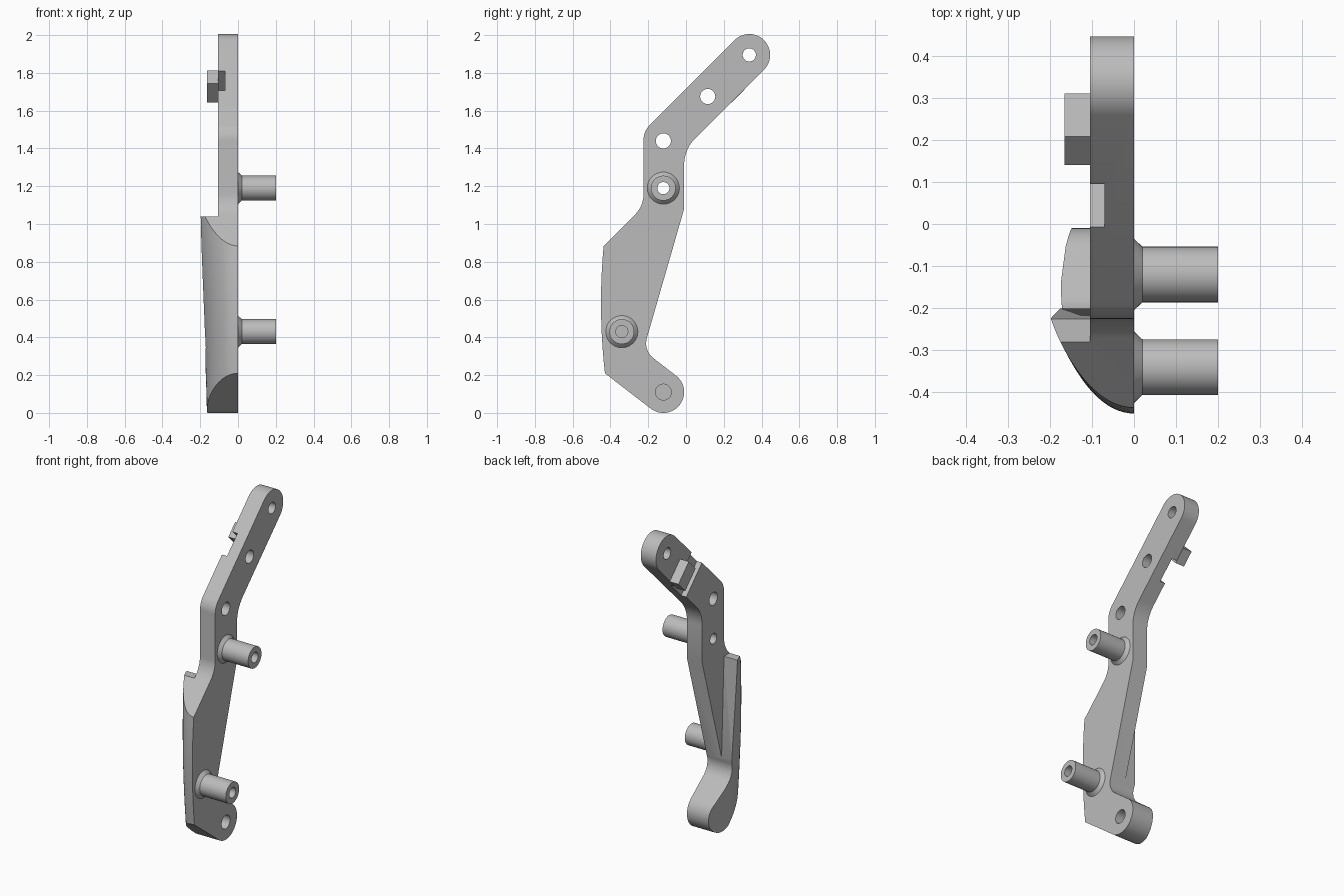
import bpy, bmesh, math
from mathutils import Vector

cube = bpy.data.objects.get("Cube")
if cube:
    bpy.data.objects.remove(cube)

# One plain grey finish
grey = bpy.data.materials.new("plain grey")
grey.use_nodes = True
colour = (0.5, 0.5, 0.5, 1)
grey.diffuse_color = colour
grey.node_tree.nodes["Principled BSDF"].inputs["Base Color"].default_value = colour


def finish(bm, name):
    bmesh.ops.recalc_face_normals(bm, faces=bm.faces)
    mesh = bpy.data.meshes.new(name)
    bm.to_mesh(mesh)
    bm.free()
    mesh.materials.append(grey)
    ob = bpy.data.objects.new(name, mesh)
    bpy.context.collection.objects.link(ob)
    return ob


def loft(name, rings, cap=True):
    """Skin a row of closed rings that have equal point counts."""
    bm = bmesh.new()
    rows = [[bm.verts.new(p) for p in ring] for ring in rings]
    n = len(rows[0])
    for a, b in zip(rows, rows[1:]):
        for i in range(n):
            j = (i + 1) % n
            bm.faces.new((a[i], a[j], b[j], b[i]))
    if cap:
        bm.faces.new(rows[0])
        bm.faces.new(rows[-1])
    return finish(bm, name)


def rounded(corners, steps=12):
    """Turn (y, z, radius) corners into a filleted outline."""
    out = []
    for i, (y, z, r) in enumerate(corners):
        p = Vector((y, z))
        if r == 0:
            out.append(p)
            continue
        u = (Vector(corners[i - 1][:2]) - p).normalized()
        v = (Vector(corners[(i + 1) % len(corners)][:2]) - p).normalized()
        half = u.angle(v) / 2
        c = p + (u + v).normalized() * r / math.sin(half)
        start, end = (p + d * r / math.tan(half) - c for d in (u, v))
        a0 = math.atan2(start.y, start.x)
        turn = math.atan2(end.y, end.x) - a0
        turn = (turn + math.pi) % (2 * math.pi) - math.pi
        for k in range(steps + 1):
            a = a0 + turn * k / steps
            out.append(c + r * Vector((math.cos(a), math.sin(a))))
    return out


def prism(name, outline, x0, x1):
    return loft(name, [[(x, p[0], p[1]) for p in outline] for x in (x0, x1)])


def circle(y, z, r, n=40):
    return [(y + r * math.cos(2 * math.pi * i / n),
             z + r * math.sin(2 * math.pi * i / n)) for i in range(n)]


def lathe(name, y, z, profile):
    return loft(name, [[(x, *p) for p in circle(y, z, r)] for x, r in profile])


def along_arm(s0, s1, t0, t1):
    """Rectangle square to the sloping arm: s runs along it, t across it."""
    return [((s + t) / 2, (s - t) / 2)
            for s, t in ((s0, t0), (s1, t0), (s1, t1), (s0, t1))]


def carve(ob, cutter, operation="DIFFERENCE"):
    mod = ob.modifiers.new("carve", "BOOLEAN")
    mod.operation, mod.object, mod.solver = operation, cutter, "EXACT"
    cutter.hide_render = True
    bpy.context.view_layer.objects.active = ob
    bpy.ops.object.modifier_apply(modifier=mod.name)
    bpy.data.objects.remove(cutter)


def smooth(ob):
    bpy.ops.object.select_all(action="DESELECT")
    ob.select_set(True)
    bpy.context.view_layer.objects.active = ob
    bpy.ops.object.shade_smooth_by_angle(angle=math.radians(28))


# Bracket blank: full side outline
outline = rounded([
    (0.335, 2.051, 0.109), (-0.225, 1.49, 0.11), (-0.225, 1.095, 0.15),
    (-0.47, 0.85, 0), (-0.47, 0.241, 0), (-0.10, -0.044, 0.109),
    (0.034, 0.13, 0.109), (-0.226, 0.331, 0.1), (-0.01, 1.08, 0),
    (-0.01, 1.395, 0.2), (0.491, 1.895, 0.109)])
bracket = prism("bracket", outline, -0.26, 0)

# Thin the upper plate, leaving the front flange and the foot thick
pocket = [(-0.6, 1.04), (-0.225, 1.04), (-0.2, 0.4), (0.6, 0.4), (0.6, 2.2), (-0.6, 2.2)]
carve(bracket, prism("pocket_cutter", pocket, -0.4, -0.105))

# Groove across the arm
carve(bracket, prism("groove_cutter", along_arm(1.70, 1.905, -1.9, -1.2), -0.3, -0.07))


# Curved front and outer side
def section(z):
    h = min(max(z, 0), 1.05)
    a = 0.165 + 0.06 * h ** 1.5
    cy = -0.17 + 0.135 * h
    front = -0.45 + 0.15 * (h - 0.58) ** 2
    ring = [(0.05, 0.6, z), (0.05, front, z)]
    for k in range(25):
        q = math.pi / 2 * k / 24
        ring.append((-a * math.sin(q), cy + (front - cy) * math.cos(q), z))
    ring += [(-a + 0.008, cy + 0.09, z), (-a + 0.027, cy + 0.18, z), (-a + 0.03, 0.6, z)]
    return ring


levels = [-0.05 + 1.11 * i / 14 for i in range(15)] + [2.2]
carve(bracket, loft("curve_cutter", [section(z) for z in levels]), "INTERSECT")

# Through holes up the arm, and the blind hole in the foot
for y, z, r, depth in ((0.335, 1.895, 0.035, 0.3), (0.115, 1.675, 0.04, 0.3),
                       (-0.12, 1.44, 0.04, 0.3), (-0.12, 1.19, 0.032, 0.3),
                       (-0.12, 0.11, 0.042, 0.1)):
    carve(bracket, prism("hole_cutter", circle(y, z, r), -depth, 0.1))
smooth(bracket)

# Pegs with flared bases and bored ends
flare = [(0, 0.085), (0.02, 0.066), (0.2, 0.066), (0.2, 0.032)]
lower_peg = lathe("lower_peg", -0.34, 0.43, flare + [(0.05, 0.032)])
upper_rings = flare + [(0, 0.032), (0, 0.085)]
upper_peg = loft("upper_peg", [[(x, *p) for p in circle(-0.12, 1.19, r)]
                               for x, r in upper_rings], cap=False)
for peg in (lower_peg, upper_peg):
    bm = bmesh.new()
    bm.from_mesh(peg.data)
    bmesh.ops.remove_doubles(bm, verts=bm.verts, dist=0.0001)
    bmesh.ops.recalc_face_normals(bm, faces=bm.faces)
    bm.to_mesh(peg.data)
    bm.free()
    smooth(peg)

# Catch tab on the outer side of the arm
prism("catch_tab", along_arm(1.885, 2.02, -1.605, -1.4), -0.165, -0.104)
